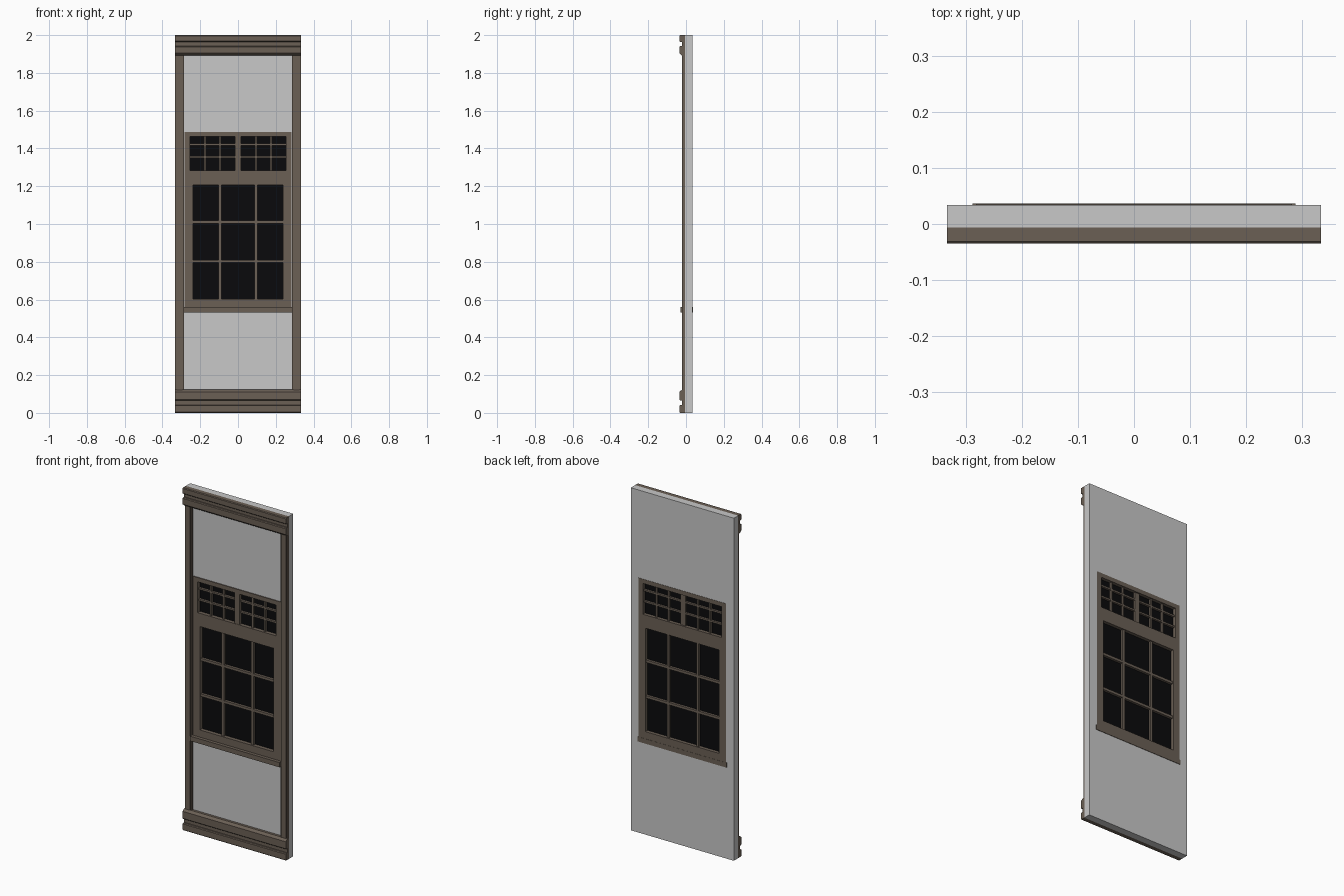
import bpy, bmesh

if "Cube" in bpy.data.objects:
    bpy.data.objects.remove(bpy.data.objects["Cube"])


def mat(name, r, g, b):
    m = bpy.data.materials.new(name)
    m.diffuse_color = (r, g, b, 1)
    m.use_nodes = True
    m.node_tree.nodes["Principled BSDF"].inputs["Base Color"].default_value = m.diffuse_color
    return m


PLASTER = mat("grey plaster", 0.58, 0.58, 0.58)
WOOD = mat("brown wood", 0.145, 0.115, 0.09)
GLASS = mat("dark glass", 0.003, 0.003, 0.0035)


def finish(bm, name, material):
    bmesh.ops.remove_doubles(bm, verts=bm.verts, dist=1e-5)
    bmesh.ops.recalc_face_normals(bm, faces=bm.faces)
    me = bpy.data.meshes.new(name)
    bm.to_mesh(me)
    bm.free()
    me.materials.append(material)
    ob = bpy.data.objects.new(name, me)
    bpy.context.collection.objects.link(ob)
    return ob


def panel(name, material, xs, zs, y0, y1, hole=lambda i, j: False):
    """Slab split into a grid of cells, open wherever hole(column, row) is true."""
    bm = bmesh.new()
    nx, nz = len(xs) - 1, len(zs) - 1

    def solid(i, j):
        return 0 <= i < nx and 0 <= j < nz and not hole(i, j)

    def quad(*pts):
        bm.faces.new([bm.verts.new(p) for p in pts])

    for i in range(nx):
        for j in range(nz):
            if not solid(i, j):
                continue
            a, b, c, d = xs[i], xs[i + 1], zs[j], zs[j + 1]
            for y in (y0, y1):
                quad((a, y, c), (b, y, c), (b, y, d), (a, y, d))
            for x, k in ((a, i - 1), (b, i + 1)):
                if not solid(k, j):
                    quad((x, y0, c), (x, y1, c), (x, y1, d), (x, y0, d))
            for z, k in ((c, j - 1), (d, j + 1)):
                if not solid(i, k):
                    quad((a, y0, z), (b, y0, z), (b, y1, z), (a, y1, z))
    return finish(bm, name, material)


def box(name, material, x0, x1, y0, y1, z0, z1):
    return panel(name, material, (x0, x1), (z0, z1), y0, y1)


def bars(edge0, edge1, centres, w):
    """Grid lines of an opening divided by bars of width w; odd cells are bars."""
    out = [edge0]
    for c in centres:
        out += [c - w / 2, c + w / 2]
    return out + [edge1]


def lattice(name, x0, x1, z0, z1, cx, cz, w, y0, y1):
    panel(name, WOOD, bars(x0, x1, cx, w), bars(z0, z1, cz, w), y0, y1,
          lambda i, j: i % 2 == 0 and j % 2 == 0)


def moulding(name, profile):
    """Profile of (y, z) points run across the full width."""
    bm = bmesh.new()
    ends = [[bm.verts.new((x, y, z)) for y, z in profile] for x in (-W, W)]
    n = len(profile)
    for e in ends:
        bm.faces.new(e)
    for k in range(n):
        m = (k + 1) % n
        bm.faces.new((ends[0][k], ends[0][m], ends[1][m], ends[1][k]))
    finish(bm, name, WOOD)


W = 0.333
FRONT, BACK = -0.006, 0.034

# wall with the window opening cut through
panel("wall", PLASTER, (-W, -0.27, 0.27, W), (0, 0.56, 1.475, 2), FRONT, BACK,
      lambda i, j: i == 1 and j == 1)

# base and crown mouldings: two chamfered bands with a groove between
f, g, c = -0.035, -0.021, 0.004
for name, z in (("base_moulding", (0, 0.042, 0.066, 0.115, 0.123)),
                ("crown_moulding", (2, 1.964, 1.942, 1.9, 1.892))):
    s = 1 if z[0] < 1 else -1
    moulding(name, [(FRONT, z[0]), (f + c, z[0]), (f, z[0] + s * c),
                    (f, z[1] - s * c), (f + c, z[1]), (g, z[1]),
                    (g, z[2]), (f + c, z[2]), (f, z[2] + s * c),
                    (f, z[3] - s * c), (f + c, z[3]), (g, z[4]), (FRONT, z[4])])

# side pilasters, a backing strip with a raised face
for s, side in ((-1, "left"), (1, "right")):
    for part, a, b, y in (("strip", 0.286, W, -0.015), ("face", 0.294, 0.326, -0.022)):
        x0, x1 = sorted((s * a, s * b))
        box(f"{side}_pilaster_{part}", WOOD, x0, x1, y, FRONT, 0.12, 1.895)

# window casing with the transom and main openings
panel("window_casing", WOOD, (-0.282, -0.253, -0.238, 0.238, 0.253, 0.282),
      (0.545, 0.602, 1.206, 1.283, 1.463, 1.488), -0.011, 0.0355,
      lambda i, j: (j == 1 and i == 2) or (j == 3 and 1 <= i <= 3))

# transom post, muntins and glass
box("transom_post", WOOD, -0.016, 0.016, -0.009, 0.027, 1.283, 1.463)
for s, side in ((-1, "left"), (1, "right")):
    x0, x1 = sorted((s * 0.016, s * 0.253))
    t = (x1 - x0) / 3
    lattice(f"{side}_transom_muntins", x0, x1, 1.283, 1.463,
            (x0 + t, x0 + 2 * t), (1.355, 1.42), 0.01, -0.002, 0.028)
lattice("main_muntins", -0.238, 0.238, 0.602, 1.206,
        (-0.095, 0.095), (0.803, 1.011), 0.015, -0.004, 0.03)
box("transom_glass", GLASS, -0.253, 0.253, 0.011, 0.016, 1.283, 1.463)
box("main_glass", GLASS, -0.238, 0.238, 0.011, 0.016, 0.602, 1.206)

# sills outside and inside
box("front_sill", WOOD, -0.288, 0.288, -0.03, FRONT, 0.532, 0.56)
box("back_sill", WOOD, -0.288, 0.288, 0.033, 0.0365, 0.532, 0.56)
